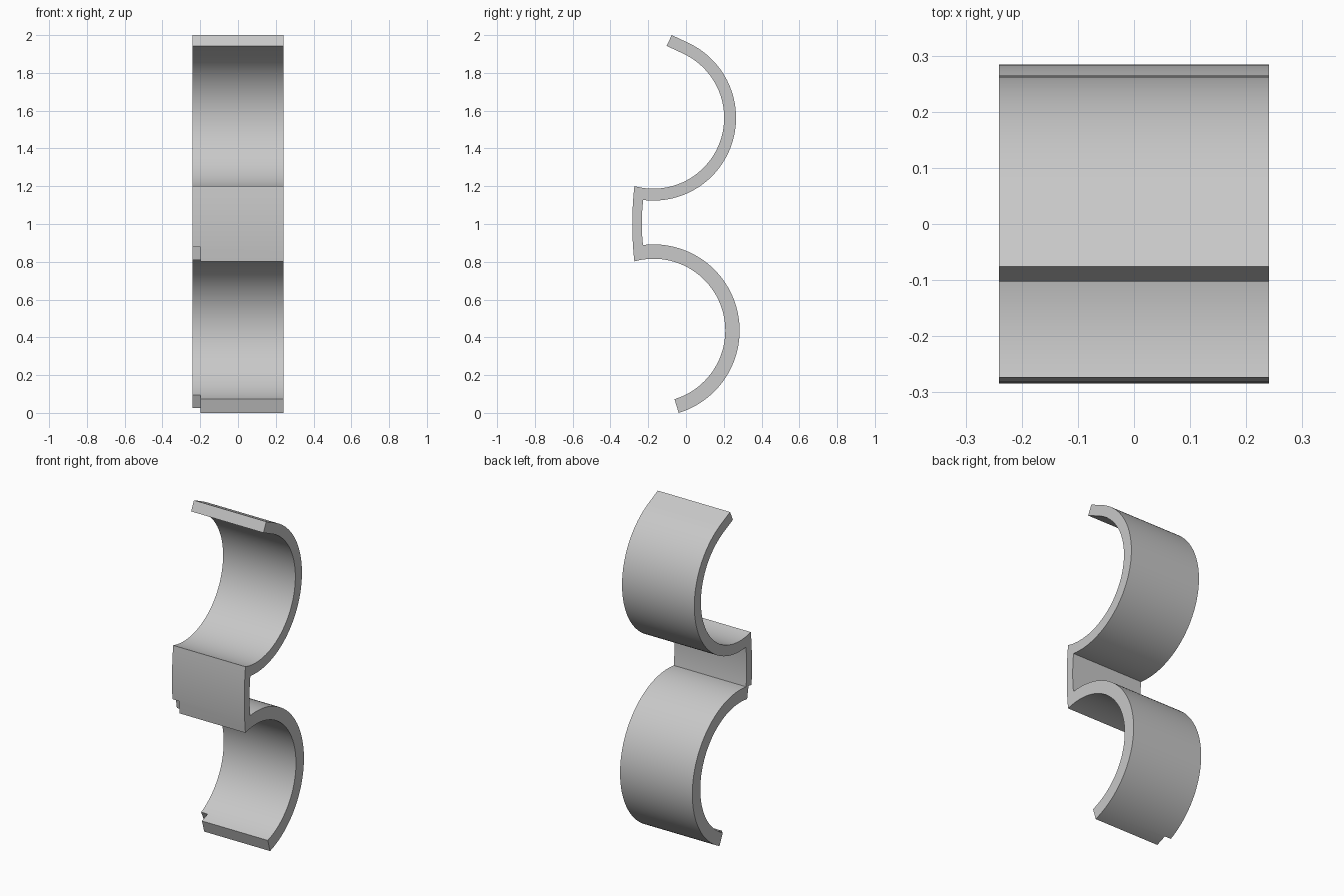
import bpy
import bmesh
from math import cos, sin, radians

cube = bpy.data.objects.get("Cube")
if cube:
    bpy.data.objects.remove(cube, do_unlink=True)

HALF_WIDTH = 0.241
UPPER, LOWER = (-0.173, 1.562), (-0.172, 0.436)   # ring centres (y, z)
UP_IN, UP_OUT = 0.375, 0.438
LOW_IN, LOW_OUT = 0.38, 0.456

grey = bpy.data.materials.new("light grey plastic")
grey.use_nodes = True
colour = (0.58, 0.58, 0.58, 1)
grey.diffuse_color = colour
grey.node_tree.nodes["Principled BSDF"].inputs["Base Color"].default_value = colour


def arc(centre, radius, start, end, steps=56):
    angles = [radians(start + (end - start) * i / steps) for i in range(steps + 1)]
    return [(centre[0] + radius * cos(a), centre[1] + radius * sin(a)) for a in angles]


def bowed_line(a, b, bulge, steps=10):
    """Points strictly between a and b, bowed towards the front."""
    points = []
    for i in range(1, steps):
        t = i / steps
        points.append((a[0] + (b[0] - a[0]) * t - bulge * 4 * t * (1 - t),
                       a[1] + (b[1] - a[1]) * t))
    return points


def extrude_profile(name, profile, x0, x1):
    bm = bmesh.new()
    face = bm.faces.new([bm.verts.new((x0, y, z)) for y, z in profile])
    result = bmesh.ops.extrude_face_region(bm, geom=[face])
    moved = [v for v in result["geom"] if isinstance(v, bmesh.types.BMVert)]
    bmesh.ops.translate(bm, verts=moved, vec=(x1 - x0, 0, 0))
    bmesh.ops.recalc_face_normals(bm, faces=bm.faces)
    mesh = bpy.data.meshes.new(name)
    bm.to_mesh(mesh)
    bm.free()
    mesh.materials.append(grey)
    obj = bpy.data.objects.new(name, mesh)
    bpy.context.collection.objects.link(obj)
    return obj


# Double clip: upper ring with a straight tip, bowed front plate, lower ring
def tip(point, length=0.097, angle=155):
    return (point[0] + length * cos(radians(angle)), point[1] + length * sin(radians(angle)))


upper_outer = arc(UPPER, UP_OUT, 65, -97)
lower_outer = arc(LOWER, LOW_OUT, 97, -73)
lower_inner = arc(LOWER, LOW_IN, -73, 105.5)
upper_inner = arc(UPPER, UP_IN, -105.5, 65)
profile = [tip(upper_outer[0])] + upper_outer
profile += bowed_line(upper_outer[-1], lower_outer[0], 0.007)
profile += lower_outer + lower_inner
profile += bowed_line(lower_inner[-1], upper_inner[0], 0.011)
profile += upper_inner + [tip(upper_inner[-1])]
clip = extrude_profile("double_clip", profile, -HALF_WIDTH, HALF_WIDTH)

# Corner notches at both ends of the lower ring
for name, start, end, outer in (("plate_notch", 100, 118, LOW_OUT),
                                ("tip_notch", -64.3, -82, 0.52)):
    sector = arc(LOWER, outer, start, end, 12) + arc(LOWER, 0.3, end, start, 12)
    cutter = extrude_profile(name + "_cutter", sector, -0.3, -0.198)
    cutter.hide_render = True
    cutter.hide_set(True)
    cut = clip.modifiers.new(name, "BOOLEAN")
    cut.operation = "DIFFERENCE"
    cut.solver = "EXACT"
    cut.object = cutter

bpy.ops.object.select_all(action="DESELECT")
clip.select_set(True)
bpy.context.view_layer.objects.active = clip
for modifier in list(clip.modifiers):
    bpy.ops.object.modifier_apply(modifier=modifier.name)
for obj in [o for o in bpy.data.objects if o.name.endswith("_cutter")]:
    bpy.data.objects.remove(obj, do_unlink=True)
bpy.ops.object.shade_smooth_by_angle(angle=radians(25))
